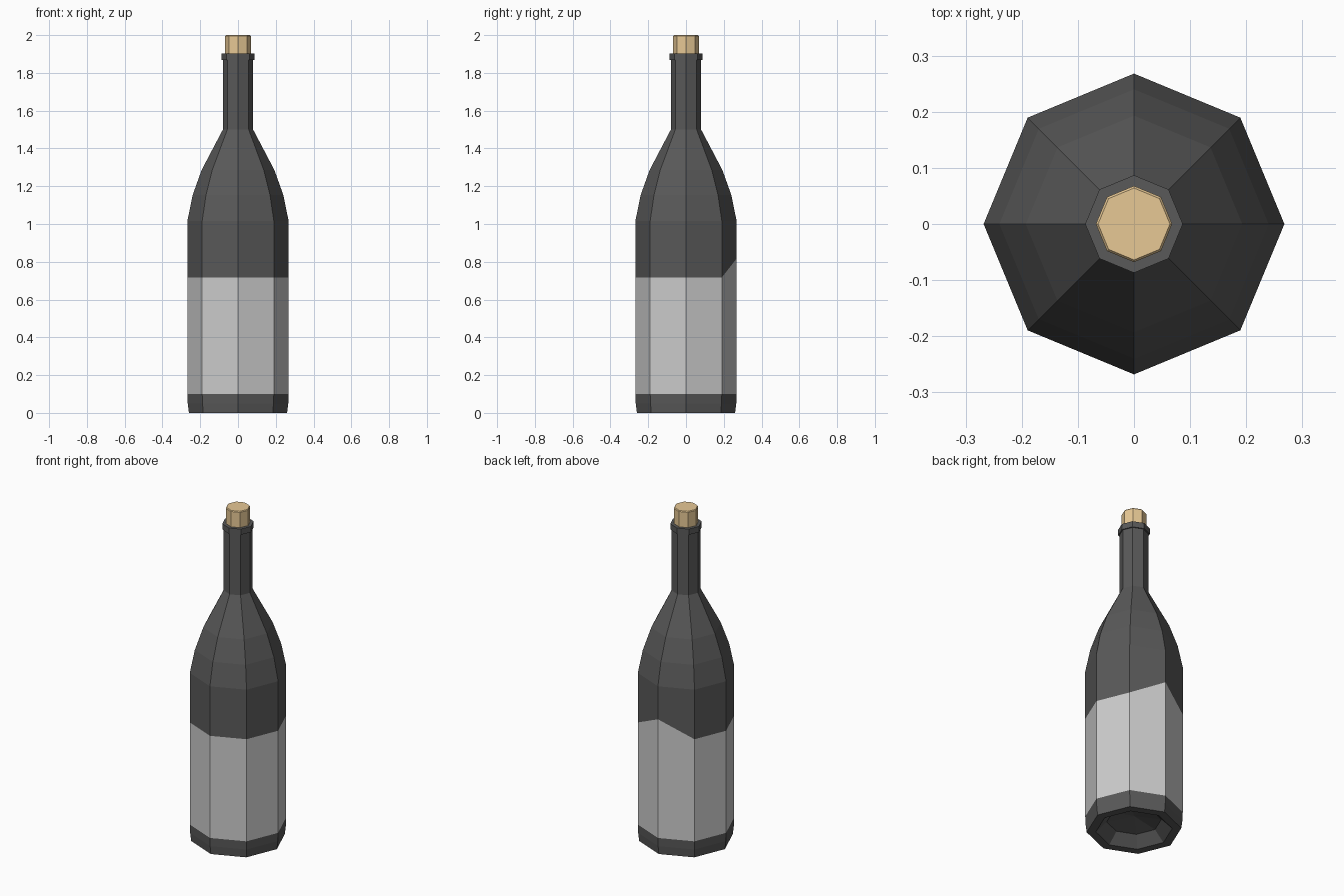
import bpy, bmesh
from math import cos, sin, tau

if "Cube" in bpy.data.objects:
    bpy.data.objects.remove(bpy.data.objects["Cube"])

SIDES = 8
BACK = 2  # index of the corner facing +y


def material(name, rgb):
    m = bpy.data.materials.new(name)
    m.diffuse_color = (*rgb, 1)
    m.use_nodes = True
    m.node_tree.nodes["Principled BSDF"].inputs["Base Color"].default_value = m.diffuse_color
    return m


def lathe(name, profile, mat=None, raised_ring=None):
    """Spin (radius, z) points into an octagonal shell; radius 0 makes a tip."""
    bm = bmesh.new()
    rings = []
    for i, (r, z) in enumerate(profile):
        if r == 0:
            rings.append([bm.verts.new((0, 0, z))] * SIDES)
            continue
        ring = [bm.verts.new((r * cos(tau * k / SIDES), r * sin(tau * k / SIDES), z))
                for k in range(SIDES)]
        if i == raised_ring:
            ring[BACK].co.z += 0.1  # label edge peaks at the back
        rings.append(ring)
    for a, b in zip(rings, rings[1:]):
        for k in range(SIDES):
            n = (k + 1) % SIDES
            bm.faces.new(dict.fromkeys((a[k], a[n], b[n], b[k])))
    me = bpy.data.meshes.new(name)
    bm.to_mesh(me)
    bm.free()
    ob = bpy.data.objects.new(name, me)
    bpy.context.collection.objects.link(ob)
    if mat:
        me.materials.append(mat)
    return ob


glass = material("dark_glass", (0.1, 0.1, 0.1))
cork_mat = material("cork", (0.8, 0.58, 0.3))

# Base with hollow punt underneath
lathe("base", [(0, 0.09), (0.15, 0.06), (0.21, 0.0), (0.26, 0.0),
               (0.266, 0.05), (0.268, 0.1)], glass)

# Label band
lathe("label", [(0.268, 0.1), (0.268, 0.717)], raised_ring=1)

# Upper body, shoulder, neck and lip
lathe("upper_bottle", [(0.268, 0.717), (0.268, 1.016), (0.24, 1.153), (0.193, 1.285),
                       (0.08, 1.5), (0.08, 1.868), (0.087, 1.868), (0.087, 1.903),
                       (0.066, 1.903)], glass, raised_ring=0)

# Cork stopper
lathe("cork", [(0.068, 1.9), (0.068, 1.995), (0.064, 2.0), (0, 2.0)], cork_mat)
